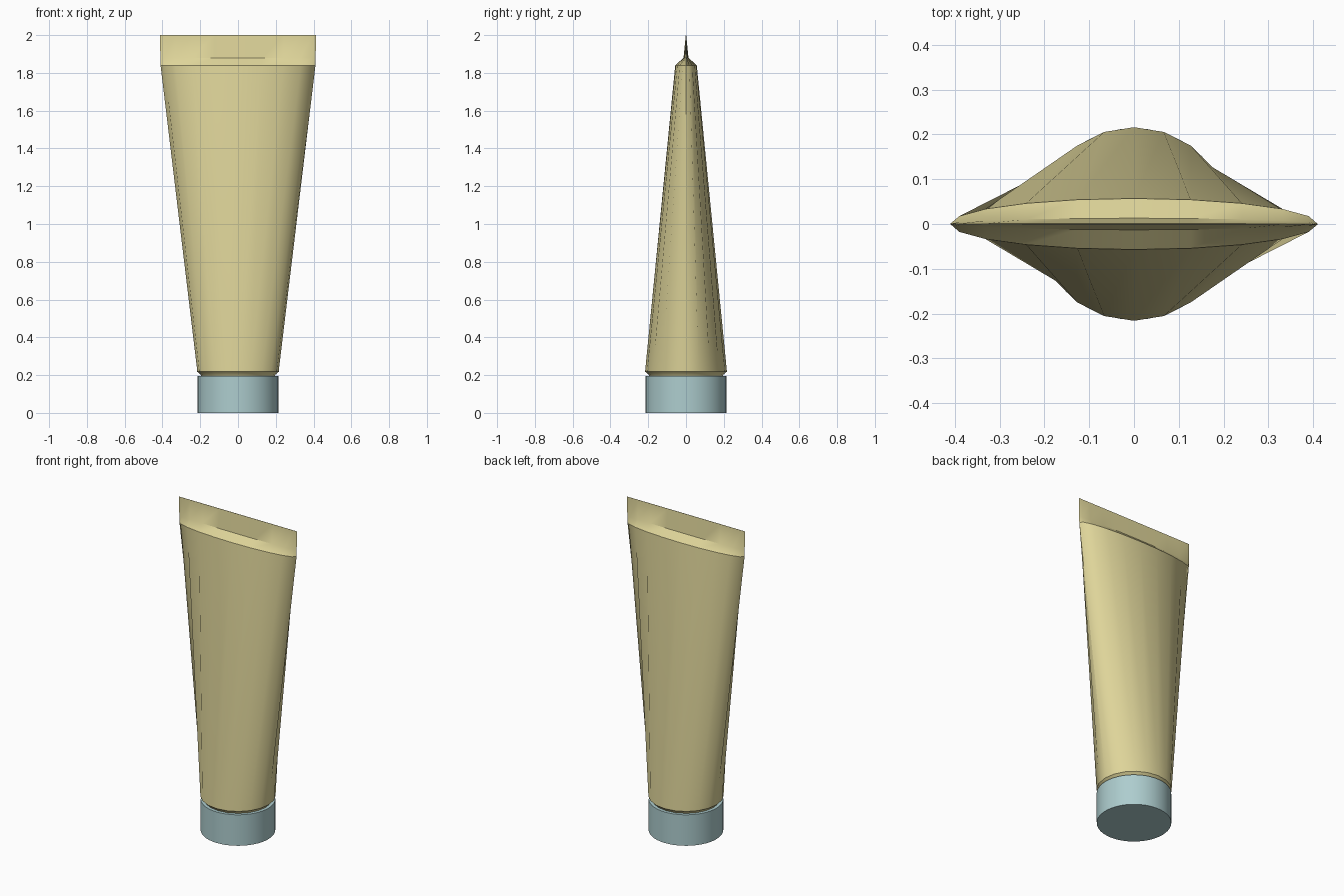
import bpy, bmesh, math

if "Cube" in bpy.data.objects:
    bpy.data.objects.remove(bpy.data.objects["Cube"])


def material(name, rgb):
    m = bpy.data.materials.new(name)
    m.diffuse_color = (*rgb, 1)
    m.use_nodes = True
    m.node_tree.nodes["Principled BSDF"].inputs["Base Color"].default_value = m.diffuse_color
    return m


def loft(name, rings, sides, mat, angle):
    """Skin a stack of ellipses (z, half width, half depth), capped at both ends."""
    bm = bmesh.new()
    loops = []
    for z, a, b in rings:
        loops.append([bm.verts.new((a * math.sin(2 * math.pi * i / sides),
                                    -b * math.cos(2 * math.pi * i / sides), z))
                      for i in range(sides)])
    for lo, hi in zip(loops, loops[1:]):
        for i in range(sides):
            j = (i + 1) % sides
            bm.faces.new((lo[i], lo[j], hi[j], hi[i]))
    bm.faces.new(loops[0][::-1])
    bm.faces.new(loops[-1])
    bmesh.ops.recalc_face_normals(bm, faces=bm.faces)
    mesh = bpy.data.meshes.new(name)
    bm.to_mesh(mesh)
    bm.free()
    mesh.materials.append(mat)
    ob = bpy.data.objects.new(name, mesh)
    bpy.context.collection.objects.link(ob)
    bpy.ops.object.select_all(action='DESELECT')
    ob.select_set(True)
    bpy.context.view_layer.objects.active = ob
    bpy.ops.object.shade_smooth_by_angle(angle=math.radians(angle))
    return ob


cream = material("pale_yellow", (0.73, 0.66, 0.32))
blue = material("pale_blue", (0.42, 0.61, 0.62))

# Squeeze tube: round shoulder flattening to a crimped seam
loft("tube_body", [(0.195, 0.195, 0.195), (0.205, 0.200, 0.200),
                   (0.218, 0.216, 0.216), (0.225, 0.216, 0.216),
                   (1.84, 0.41, 0.057), (1.88, 0.411, 0.013),
                   (2.0, 0.413, 0.001)], 20, cream, 35)

# Flat screw cap that the tube stands on
loft("cap", [(0, 0.214, 0.214), (0.196, 0.214, 0.214)], 48, blue, 30)
